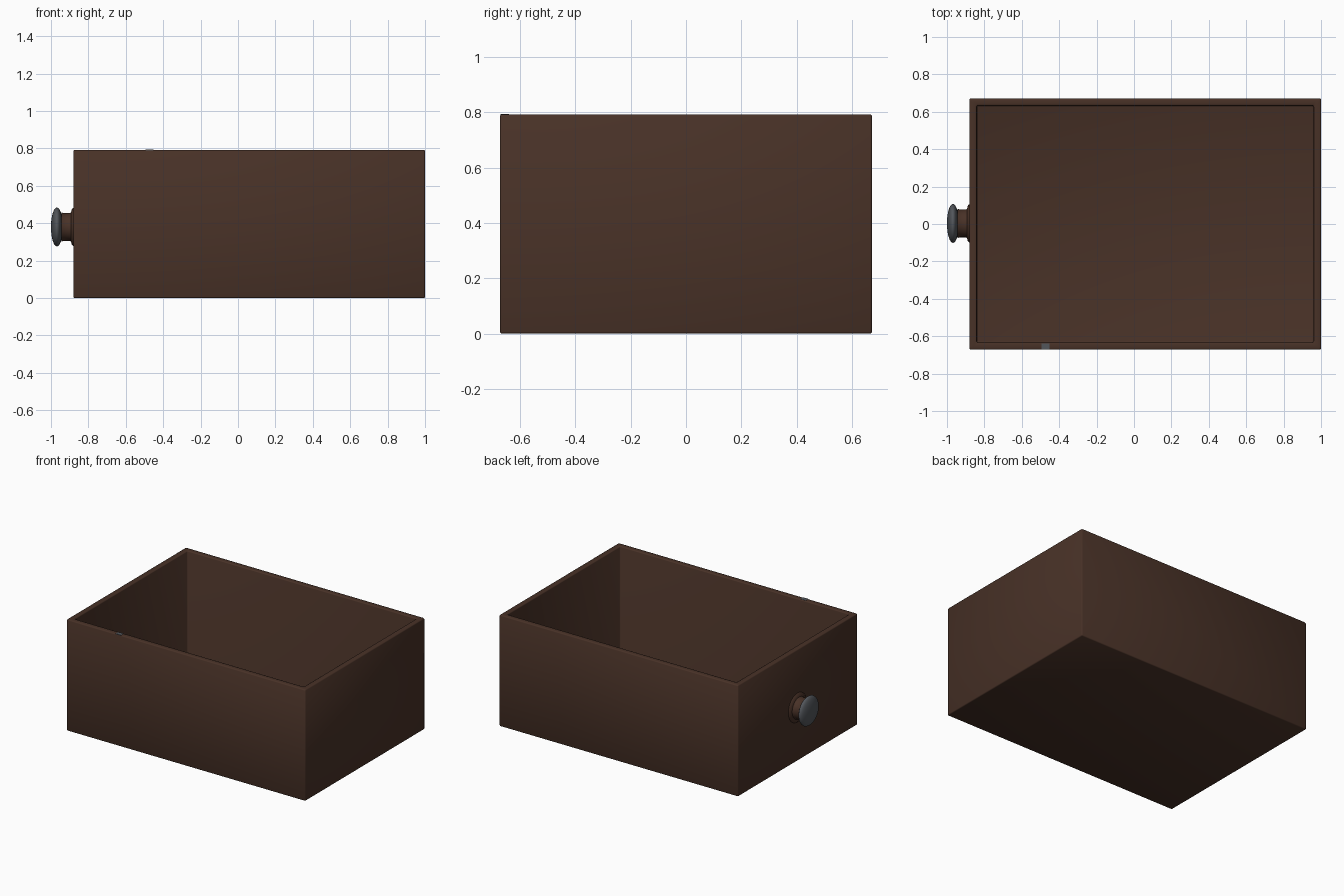
import bpy, bmesh, math
from mathutils import Matrix, Vector

if "Cube" in bpy.data.objects:
    bpy.data.objects.remove(bpy.data.objects["Cube"])


def material(name, rgb):
    m = bpy.data.materials.new(name)
    m.diffuse_color = (*rgb, 1)
    m.use_nodes = True
    m.node_tree.nodes["Principled BSDF"].inputs["Base Color"].default_value = m.diffuse_color
    return m


wood = material("dark brown wood", (0.065, 0.031, 0.020))
metal = material("grey metal", (0.085, 0.093, 0.105))


def finish(name, bm, mat, angle=35):
    bmesh.ops.recalc_face_normals(bm, faces=bm.faces[:])
    me = bpy.data.meshes.new(name)
    bm.to_mesh(me)
    bm.free()
    ob = bpy.data.objects.new(name, me)
    bpy.context.collection.objects.link(ob)
    me.materials.append(mat)
    bpy.ops.object.select_all(action='DESELECT')
    ob.select_set(True)
    bpy.context.view_layer.objects.active = ob
    bpy.ops.object.shade_smooth_by_angle(angle=math.radians(angle))
    return ob


def box(lo, hi):
    lo, hi = Vector(lo), Vector(hi)
    bm = bmesh.new()
    bmesh.ops.create_cube(bm, size=1, matrix=Matrix.Translation((lo + hi) / 2)
                          @ Matrix.Diagonal((*(hi - lo), 1)))
    return bm


def turned(name, profile, mat, centre=(0, 0.003, 0.38)):
    """Lathe (x, radius) points around an axis along x."""
    bm = bmesh.new()
    pts = [bm.verts.new((x, centre[1], centre[2] + r)) for x, r in profile]
    edges = [bm.edges.new(p) for p in zip(pts, pts[1:])]
    bmesh.ops.spin(bm, geom=pts + edges, cent=centre, axis=(1, 0, 0),
                   angle=math.tau, steps=48)
    bmesh.ops.remove_doubles(bm, verts=bm.verts[:], dist=1e-5)
    return finish(name, bm, mat)


# Open drawer box: inset the top, then sink it to make the floor
bm = box((-0.88, -0.672, 0), (1.0, 0.672, 0.792))
top = max(bm.faces, key=lambda f: f.calc_center_median().z)
bmesh.ops.inset_region(bm, faces=[top], thickness=0.039, use_even_offset=True)
walls = bmesh.ops.extrude_discrete_faces(bm, faces=[top])["faces"]
bmesh.ops.translate(bm, verts=walls[0].verts[:], vec=(0, 0, -0.755))
bmesh.ops.recalc_face_normals(bm, faces=bm.faces[:])
bmesh.ops.bevel(bm, geom=bm.edges[:], offset=0.007, segments=2,
                profile=0.5, affect='EDGES')
finish("drawer_box", bm, wood, 50)

# Small metal inlay on the rim
finish("rim_inlay", box((-0.495, -0.67, 0.787), (-0.452, -0.64, 0.793)), metal)

# Knob: wooden base and stem
turned("knob_stem", [(-0.872, 0), (-0.872, 0.103), (-0.880, 0.103),
                     (-0.888, 0.096), (-0.893, 0.078), (-0.90, 0.074),
                     (-0.93, 0.074), (-0.945, 0.078), (-0.945, 0)], wood)

# Knob: rounded metal cap
cap = [(-0.968 + 0.032 * math.cos(a), 0.104 * math.sin(a))
       for a in (math.pi * i / 18 for i in range(19))]
turned("knob_cap", cap, metal)
